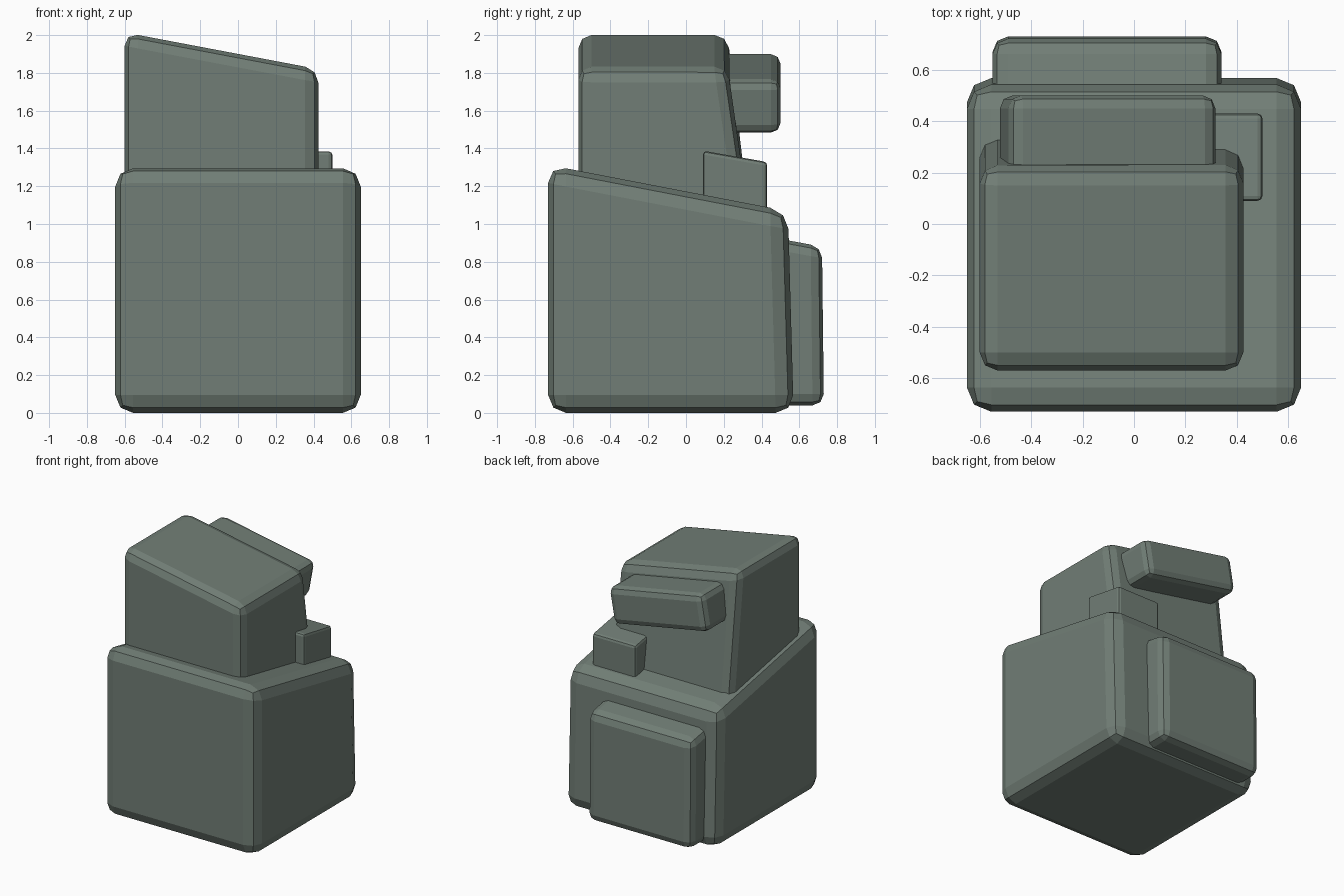
import bpy, bmesh

if "Cube" in bpy.data.objects:
    bpy.data.objects.remove(bpy.data.objects["Cube"])

mat = bpy.data.materials.new("grey_green_stone")
mat.diffuse_color = (0.165, 0.208, 0.180, 1)
mat.use_nodes = True
mat.node_tree.nodes["Principled BSDF"].inputs["Base Color"].default_value = mat.diffuse_color


def block(name, x, y, z, bevel, drop_x=0, drop_y=0, flare=0, lean=0, drop_base=False):
    """Bevelled box: the top falls by drop_x / drop_y towards +x / +y,
    flare pushes the bottom back edge out, lean pushes the top edges to +x."""
    me = bpy.data.meshes.new(name)
    bm = bmesh.new()
    bmesh.ops.create_cube(bm, size=1)
    for v in bm.verts:
        right, back, top = (c > 0 for c in v.co)
        v.co.x = x[right] + (lean if top else 0)
        v.co.y = y[back] + (flare if back and not top else 0)
        v.co.z = z[top]
        if top or drop_base:
            v.co.z -= drop_x * right + drop_y * back
    bmesh.ops.bevel(bm, geom=bm.edges[:], offset=bevel, segments=2,
                    profile=0.5, affect='EDGES', clamp_overlap=True)
    bmesh.ops.recalc_face_normals(bm, faces=bm.faces[:])
    bm.to_mesh(me)
    bm.free()
    me.materials.append(mat)
    ob = bpy.data.objects.new(name, me)
    bpy.context.collection.objects.link(ob)
    return ob


# Large base block, top falling to the back
block("base_block", (-0.65, 0.65), (-0.73, 0.54), (0.0, 1.313), 0.095,
      drop_y=0.245, flare=0.03)
# Upper block, top falling to the right, back face leaning
block("upper_block", (-0.60, 0.425), (-0.57, 0.22), (1.0, 2.014), 0.07,
      drop_x=0.194, flare=0.12)
# Tilted slab behind the upper block
block("tilted_back_slab", (-0.53, 0.275), (0.12, 0.50), (1.625, 1.908), 0.05,
      drop_x=0.15, lean=0.05, drop_base=True)
# Small block on the base's rear right
block("small_block", (0.13, 0.50), (0.09, 0.43), (1.0, 1.388), 0.02, drop_y=0.06)
# Plate on the back of the base
block("back_plate", (-0.55, 0.34), (0.45, 0.72), (0.04, 0.93), 0.06,
      drop_y=0.05, flare=0.01)
